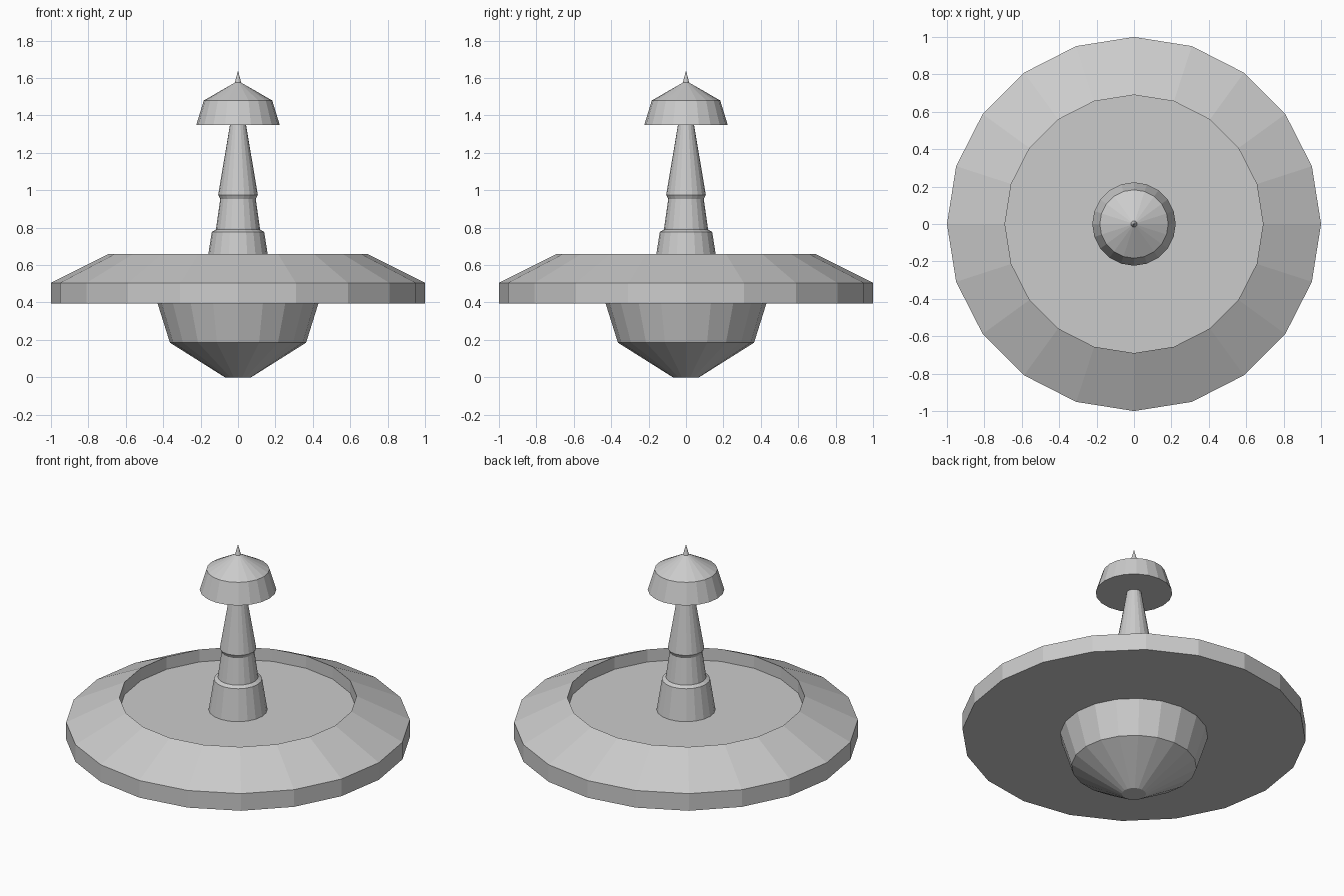
import bpy, math

if "Cube" in bpy.data.objects:
    bpy.data.objects.remove(bpy.data.objects["Cube"])

SIDES = 20


def lathe(name, profile, sides=SIDES):
    """Revolve (radius, z) points around z; caps open ends, radius 0 makes a tip."""
    verts, faces, rings = [], [], []
    for r, z in profile:
        start = len(verts)
        if r == 0:
            verts.append((0, 0, z))
            rings.append([start] * sides)
        else:
            for i in range(sides):
                a = 2 * math.pi * i / sides
                verts.append((r * math.cos(a), r * math.sin(a), z))
            rings.append(list(range(start, start + sides)))
    for lo, hi in zip(rings, rings[1:]):
        for i in range(sides):
            j = (i + 1) % sides
            quad = [lo[i], lo[j], hi[j], hi[i]]
            faces.append(list(dict.fromkeys(quad)))
    if profile[0][0] > 0:
        faces.append(rings[0][::-1])
    if profile[-1][0] > 0:
        faces.append(rings[-1])
    mesh = bpy.data.meshes.new(name)
    mesh.from_pydata(verts, [], faces)
    mesh.update()
    obj = bpy.data.objects.new(name, mesh)
    bpy.context.collection.objects.link(obj)
    return obj


# Wide disc with a bevelled rim and a shallow recess on top
lathe("disc", [(1, 0.395), (1, 0.505), (0.69, 0.66), (0.69, 0.58)])

# Tapered bowl under the disc
lathe("lower_bowl", [(0.07, 0), (0.364, 0.185), (0.43, 0.395)])

# Stepped collar at the foot of the mast
lathe("mast_collar", [(0.171, 0.58), (0.14, 0.777), (0.118, 0.79)])

# Mast with a small ledge
lathe("mast", [(0.118, 0.79), (0.095, 0.953), (0.106, 0.975), (0.043, 1.35)])

# Cap and its spike
lathe("cap", [(0.223, 1.35), (0.183, 1.48), (0.017, 1.575)])
lathe("cap_spike", [(0.017, 1.575), (0, 1.64)])
